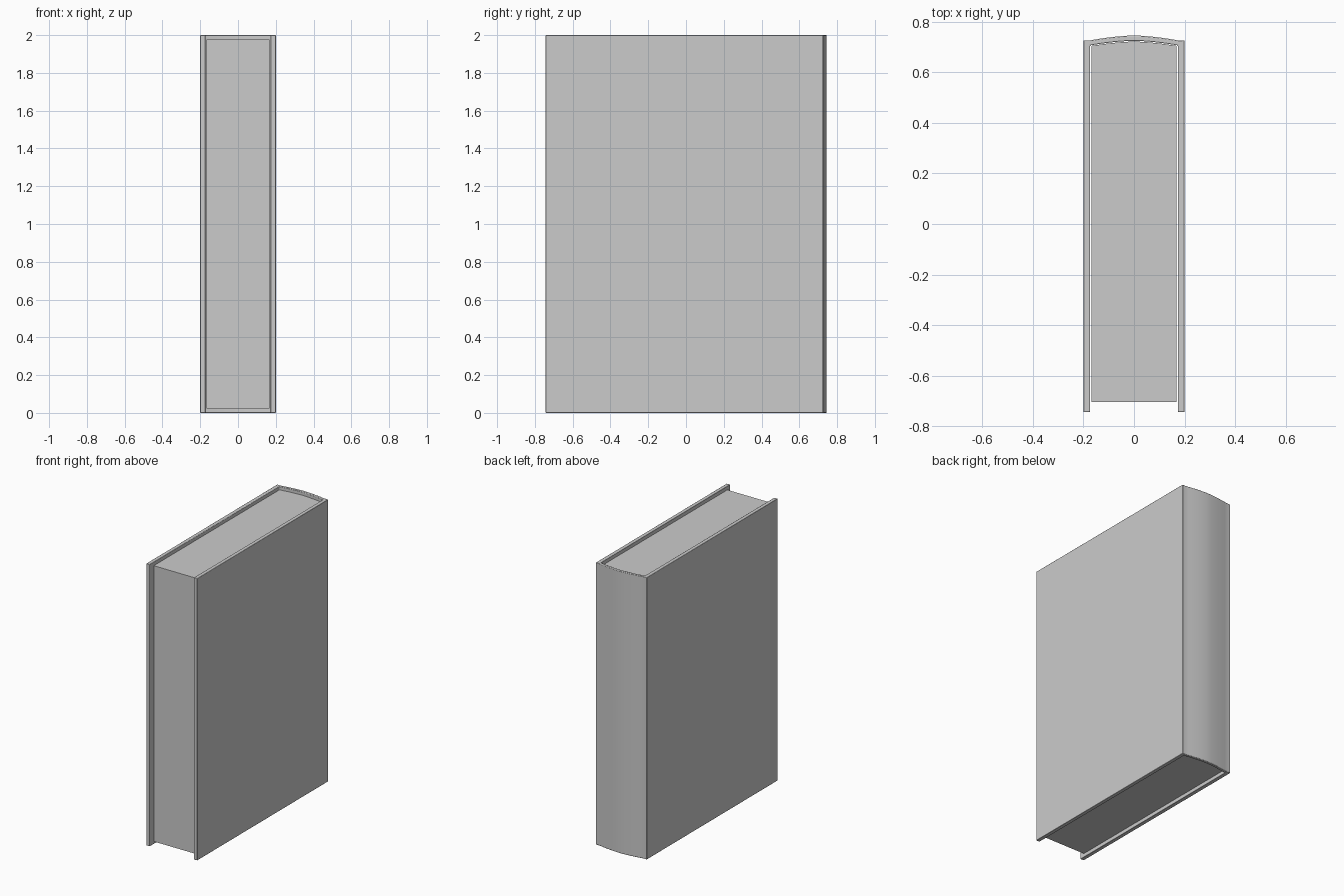
import bpy
import bmesh

if "Cube" in bpy.data.objects:
    bpy.data.objects.remove(bpy.data.objects["Cube"])

TOP = 2.0
FRONT = -0.743
OUT_X, IN_X = 0.2, 0.173
STEPS = 16


def arc(half, base, rise):
    """Shallow spine curve running from -half to +half in x."""
    xs = [half * (2 * i / STEPS - 1) for i in range(STEPS + 1)]
    return [(x, base + rise * (1 - abs(x / half) ** 1.6)) for x in xs]


def extrude_profile(name, outline, z0, z1, bevel=0):
    """Extrude a closed xy outline upwards from z0 to z1."""
    bm = bmesh.new()
    face = bm.faces.new([bm.verts.new((x, y, z0)) for x, y in outline])
    new = bmesh.ops.extrude_face_region(bm, geom=[face])["geom"]
    for v in new:
        if isinstance(v, bmesh.types.BMVert):
            v.co.z = z1
    bmesh.ops.recalc_face_normals(bm, faces=bm.faces)
    mesh = bpy.data.meshes.new(name)
    bm.to_mesh(mesh)
    bm.free()
    obj = bpy.data.objects.new(name, mesh)
    bpy.context.collection.objects.link(obj)
    bpy.ops.object.select_all(action='DESELECT')
    obj.select_set(True)
    bpy.context.view_layer.objects.active = obj
    bpy.ops.object.shade_smooth_by_angle(angle=0.5)
    if bevel:
        mod = obj.modifiers.new("soft_edges", 'BEVEL')
        mod.width = bevel
        mod.segments = 2
        mod.limit_method = 'ANGLE'
        mod.angle_limit = 0.8
    return obj


# Hard cover: two boards joined by a curved spine
outer = [(-OUT_X, FRONT), (-OUT_X, 0.726)] + arc(IN_X, 0.726, 0.019)
outer += [(OUT_X, 0.726), (OUT_X, FRONT)]
inner = [(IN_X, FRONT)] + arc(IN_X, 0.706, 0.018)[::-1] + [(-IN_X, FRONT)]
extrude_profile("cover", outer + inner, 0, TOP, bevel=0.003)

# Page block, inset from the cover and following the spine
pages = [(-0.168, -0.704)] + arc(0.168, 0.704, 0.017) + [(0.168, -0.704)]
extrude_profile("pages", pages, 0.022, TOP - 0.022)
